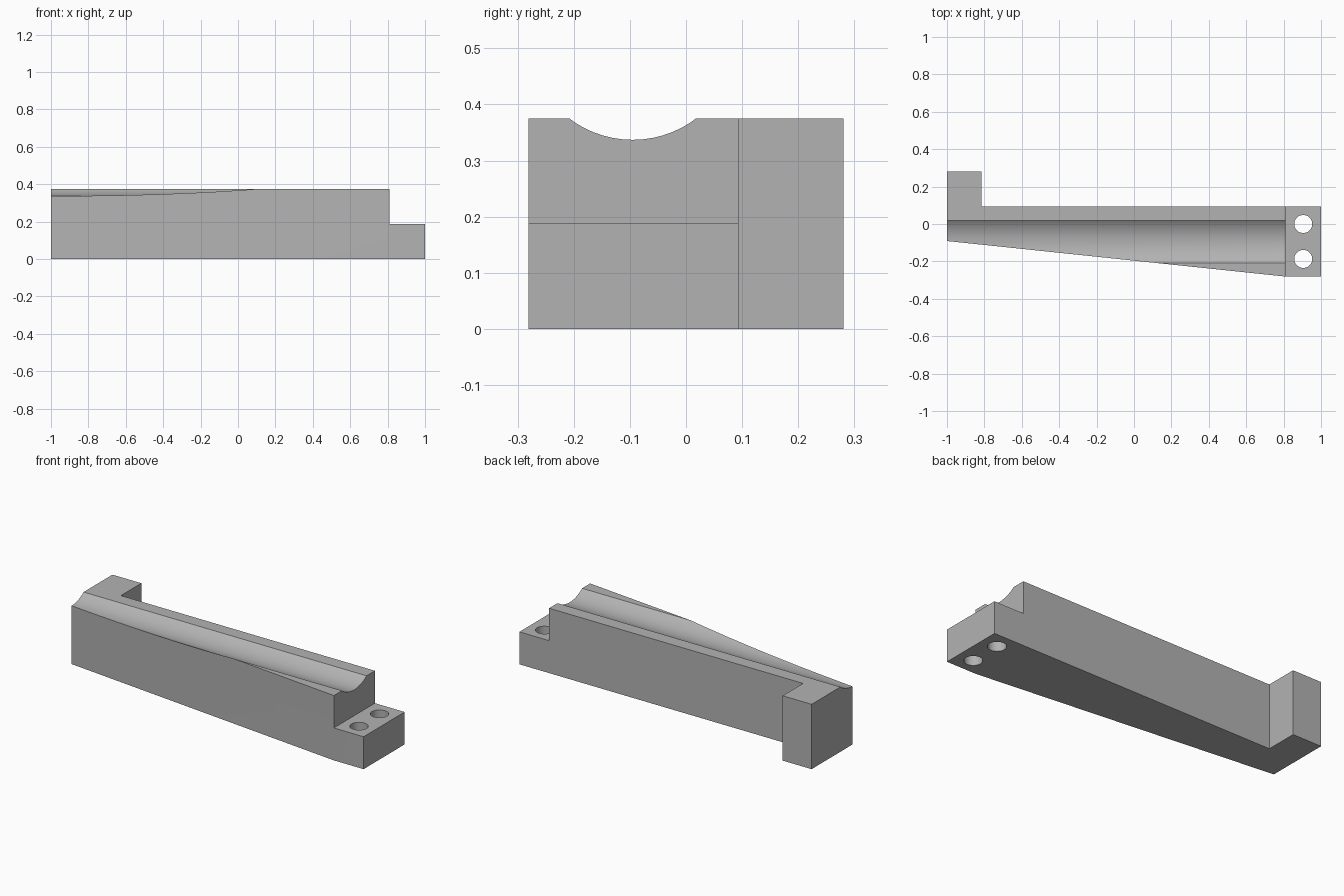
import bpy, bmesh, math
from mathutils import Matrix

cube = bpy.data.objects.get("Cube")
if cube:
    bpy.data.objects.remove(cube, do_unlink=True)

HEIGHT = 0.375
STEP = HEIGHT / 2

grey = bpy.data.materials.new("plain_grey")
grey.use_nodes = True
colour = (0.45, 0.45, 0.45, 1)
grey.diffuse_color = colour
grey.node_tree.nodes["Principled BSDF"].inputs["Base Color"].default_value = colour


def make_object(name, bm):
    bmesh.ops.recalc_face_normals(bm, faces=bm.faces)
    mesh = bpy.data.meshes.new(name)
    bm.to_mesh(mesh)
    bm.free()
    mesh.materials.append(grey)
    obj = bpy.data.objects.new(name, mesh)
    bpy.context.collection.objects.link(obj)
    return obj


def prism(name, outline, bottom, top):
    bm = bmesh.new()
    face = bm.faces.new([bm.verts.new((x, y, bottom)) for x, y in outline])
    out = bmesh.ops.extrude_face_region(bm, geom=[face])
    verts = [g for g in out["geom"] if isinstance(g, bmesh.types.BMVert)]
    bmesh.ops.translate(bm, verts=verts, vec=(0, 0, top - bottom))
    return make_object(name, bm)


def cylinder(name, radius, depth, sides, matrix):
    bm = bmesh.new()
    bmesh.ops.create_cone(bm, cap_ends=True, segments=sides, radius1=radius,
                          radius2=radius, depth=depth, matrix=matrix)
    return make_object(name, bm)


# Tapered body with the end lug turned back
body = prism("tapered_bracket", [
    (-1, -0.091), (0.81, -0.281), (1, -0.281), (1, 0.094),
    (-0.815, 0.094), (-0.815, 0.281), (-1, 0.281)], 0, HEIGHT)

# Cutters: lowered mounting step, long round groove, two bolt holes
cutters = [prism("step_cutter", [(0.81, -0.5), (1.2, -0.5), (1.2, 0.5), (0.81, 0.5)],
                 STEP, 0.6)]
radius = 0.187
cutters.append(cylinder("groove_cutter", radius, 3, 64,
                        Matrix.Translation((0, -0.095, 0.337 + radius))
                        @ Matrix.Rotation(math.pi / 2, 4, "Y")))
for y in (0, -0.187):
    cutters.append(cylinder("hole_cutter", 0.048, 1, 48,
                            Matrix.Translation((0.905, y, 0))))

bpy.context.view_layer.objects.active = body
for cutter in cutters:
    mod = body.modifiers.new(cutter.name, "BOOLEAN")
    mod.operation = "DIFFERENCE"
    mod.solver = "EXACT"
    mod.object = cutter
    bpy.ops.object.modifier_apply(modifier=mod.name)
    bpy.data.objects.remove(cutter, do_unlink=True)

# Smooth groove and holes, crisp edges elsewhere
bpy.ops.object.select_all(action="DESELECT")
body.select_set(True)
bpy.ops.object.shade_smooth_by_angle(angle=math.radians(20))
